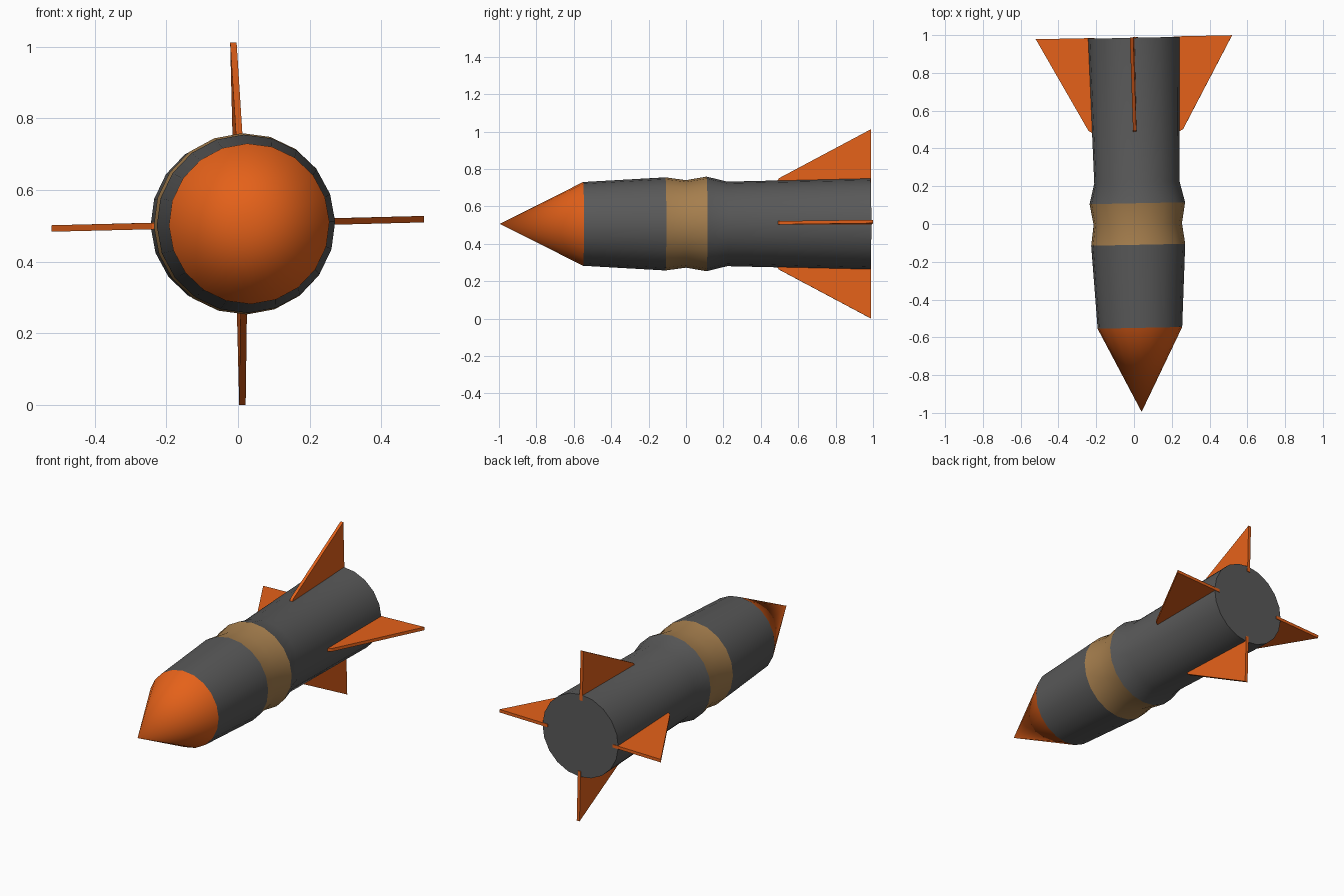
import bpy, bmesh
from math import sin, cos, pi, radians
from mathutils import Matrix

if "Cube" in bpy.data.objects:
    bpy.data.objects.remove(bpy.data.objects["Cube"])

SIDES = 20
# The rocket lies along y, very slightly yawed and rolled
POSE = (Matrix.Translation((0.02, 0, 0.506)) @ Matrix.Rotation(0.0205, 4, 'Z')
        @ Matrix.Rotation(-0.025, 4, 'Y'))


def material(name, rgb):
    m = bpy.data.materials.new(name)
    m.diffuse_color = (*rgb, 1)
    m.use_nodes = True
    m.node_tree.nodes["Principled BSDF"].inputs["Base Color"].default_value = m.diffuse_color
    return m


orange = material("orange", (0.78, 0.12, 0.01))
grey = material("dark_grey", (0.1, 0.1, 0.1))
tan = material("tan", (0.38, 0.21, 0.075))


def finish(bm, name, mat, smooth):
    bmesh.ops.recalc_face_normals(bm, faces=bm.faces)
    me = bpy.data.meshes.new(name)
    bm.to_mesh(me)
    bm.free()
    me.materials.append(mat)
    ob = bpy.data.objects.new(name, me)
    bpy.context.collection.objects.link(ob)
    ob.matrix_world = POSE
    if smooth:
        bpy.ops.object.select_all(action='DESELECT')
        ob.select_set(True)
        bpy.context.view_layer.objects.active = ob
        bpy.ops.object.shade_smooth_by_angle(angle=radians(30))


def turned(name, profile, mat, cap_end=False):
    """Turn a (y, radius) profile round the y axis."""
    bm = bmesh.new()
    rings = []
    for y, r in profile:
        n = SIDES if r > 0 else 1
        rings.append([bm.verts.new((r * cos(2 * pi * i / SIDES), y, r * sin(2 * pi * i / SIDES)))
                      for i in range(n)])
    for a, b in zip(rings, rings[1:]):
        for i in range(SIDES):
            j = (i + 1) % SIDES
            if len(a) == 1:
                bm.faces.new((a[0], b[i], b[j]))
            else:
                bm.faces.new((a[i], b[i], b[j], a[j]))
    if cap_end:
        bm.faces.new(rings[-1])
    finish(bm, name, mat, True)


def fin(name, root, reach, turn):
    """Thin triangular plate standing out from the tail."""
    t = 0.009
    outline = [(0.21, 0.475), (root, 0.497), (reach, 0.989), (0.21, 0.989)]
    bm = bmesh.new()
    face = bm.faces.new([bm.verts.new((r, y, -t)) for r, y in outline])
    ext = bmesh.ops.extrude_face_region(bm, geom=[face])
    top = [v for v in ext['geom'] if isinstance(v, bmesh.types.BMVert)]
    bmesh.ops.translate(bm, verts=top, vec=(0, 0, 2 * t))
    bm.transform(Matrix.Rotation(turn, 4, 'Y'))
    finish(bm, name, orange, False)


# Nose, body sections and the pinched middle band
turned("nose_cone", [(-0.995, 0), (-0.55, 0.224)], orange)
turned("front_body", [(-0.55, 0.224), (-0.11, 0.249)], grey)
turned("middle_band", [(-0.11, 0.249), (0, 0.234), (0.11, 0.253)], tan)
turned("rear_body", [(0.11, 0.253), (0.22, 0.226), (0.986, 0.244)], grey, cap_end=True)

# Four tail fins; the side pair is slightly wider
for i, side in enumerate(("right", "lower", "left", "upper")):
    root, reach = (0.25, 0.52) if i % 2 == 0 else (0.244, 0.506)
    fin(side + "_fin", root, reach, i * pi / 2)
